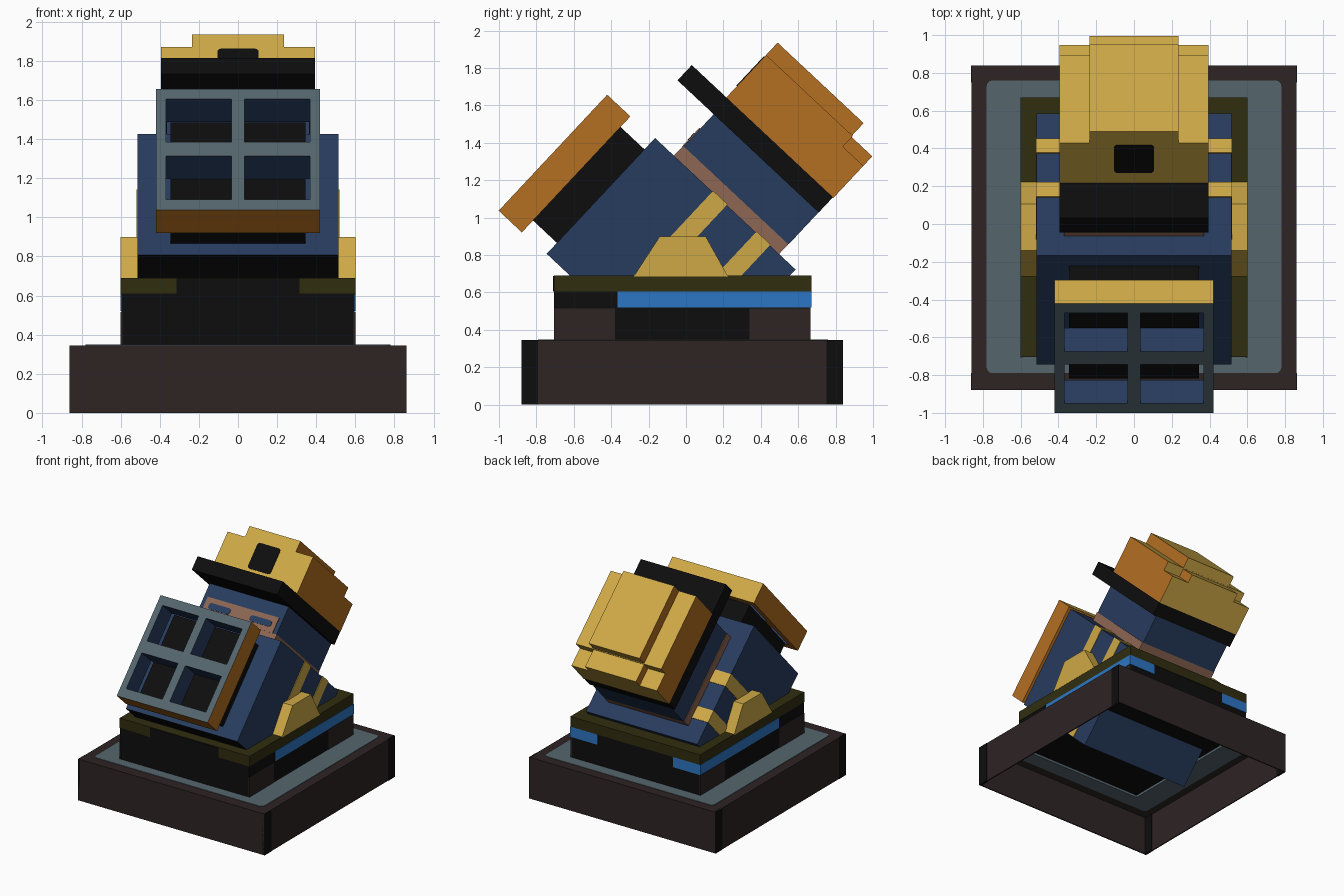
import bpy, bmesh, math
from mathutils import Vector

if "Cube" in bpy.data.objects:
    bpy.data.objects.remove(bpy.data.objects["Cube"])

# ---- materials -------------------------------------------------------------
def lin(c):
    return c / 12.92 if c < 0.04045 else ((c + 0.055) / 1.055) ** 2.4

PALETTE = {"black": "0D0D0D", "brown": "2E2424", "grey": "55666D", "olive": "302E10",
           "navy": "273C5E", "bright blue": "2C76C4", "gold": "CEA946",
           "orange": "B46E21", "rose": "8D6653"}
NAMES = list(PALETTE)
MATS = []
for name, hx in PALETTE.items():
    m = bpy.data.materials.new(name)
    m.diffuse_color = [lin(int(hx[i:i + 2], 16) / 255) for i in (0, 2, 4)] + [1]
    m.use_nodes = True
    m.node_tree.nodes["Principled BSDF"].inputs["Base Color"].default_value = m.diffuse_color
    MATS.append(m)

TILT = math.radians(46.9)   # local y runs up and back, local z runs forward and up


def finish(name, bm, color, tilt):
    """color is a palette name or a rule(center, normal) giving one."""
    bmesh.ops.recalc_face_normals(bm, faces=bm.faces)
    for f in bm.faces:
        c = color if isinstance(color, str) else color(f.calc_center_median(), f.normal)
        f.material_index = NAMES.index(c)
    me = bpy.data.meshes.new(name)
    bm.to_mesh(me)
    bm.free()
    for m in MATS:
        me.materials.append(m)
    ob = bpy.data.objects.new(name, me)
    bpy.context.collection.objects.link(ob)
    if tilt:
        ob.rotation_euler.x = TILT
    return ob


def boxes(name, specs, color, tilt=False, round_z=0):
    """Boxes given as (x0, x1, y0, y1, z0, z1) joined in one object."""
    bm = bmesh.new()
    for x0, x1, y0, y1, z0, z1 in specs:
        vs = bmesh.ops.create_cube(bm, size=1)["verts"]
        for v in vs:
            v.co = Vector((x0 if v.co.x < 0 else x1, y0 if v.co.y < 0 else y1,
                           z0 if v.co.z < 0 else z1))
    if round_z:
        edges = [e for e in bm.edges
                 if abs((e.verts[0].co - e.verts[1].co).normalized().z) > 0.9]
        bmesh.ops.bevel(bm, geom=edges, offset=round_z, segments=3,
                        profile=0.5, affect='EDGES')
    return finish(name, bm, color, tilt)


def ring(name, outer, inner, z0, z1, color, radius=0):
    """Flat rectangular ring; outer and inner are (x, y0, y1)."""
    bm = bmesh.new()

    def loop(x, y0, y1, z, r):
        pts = []
        for cx, cy, start in ((x, y1, 0), (-x, y1, 90), (-x, y0, 180), (x, y0, 270)):
            ox, oy = cx - math.copysign(r, cx), cy - math.copysign(r, cy)
            for k in range(4):
                t = math.radians(start + 30 * k)
                pts.append(bm.verts.new((ox + r * math.cos(t), oy + r * math.sin(t), z)))
        return pts
    rows = [loop(*outer, z0, radius), loop(*outer, z1, radius),
            loop(*inner, z1, 0.001), loop(*inner, z0, 0.001)]
    for a, b in zip(rows, rows[1:] + rows[:1]):
        for i in range(16):
            j = (i + 1) % 16
            bm.faces.new((a[i], a[j], b[j], b[i]))
    return finish(name, bm, color, False)


# ---- plinth: open-bottomed skirt with a grey top plate -----------------------
ring("plinth_skirt", (0.86, -0.88, 0.84), (0.85, -0.87, 0.83), 0, 0.345, "brown", 0.001)
ring("plinth_rim", (0.855, -0.875, 0.835), (0.73, -0.74, 0.71), 0.33, 0.345, "brown", 0.001)
ring("plinth_top", (0.78, -0.79, 0.76), (0.58, -0.66, 0.62), 0.325, 0.349, "grey", 0.03)
strips = []
for s in (-1, 1):
    for y0, y1 in ((-0.88, -0.79), (0.75, 0.84)):
        strips.append((s * 0.845, s * 0.863, y0, y1, 0, 0.345))
boxes("plinth_corner_strips", strips, "black")

# ---- deck --------------------------------------------------------------------
boxes("deck_core", [(-0.597, 0.597, -0.705, 0.665, 0.345, 0.61)], "black")
boxes("deck_top", [(-0.6, 0.6, -0.705, 0.67, 0.605, 0.69)], "olive")
boxes("deck_front_panel", [(-0.315, 0.315, -0.71, -0.70, 0.605, 0.688)], "black")
lower, blue = [], []
for s in (-1, 1):
    lower += [(s * 0.59, s * 0.6, -0.706, -0.38, 0.345, 0.515),
              (s * 0.59, s * 0.6, 0.34, 0.666, 0.345, 0.515)]
    blue += [(s * 0.59, s * 0.602, -0.365, 0.67, 0.52, 0.605),
             (s * 0.35, s * 0.602, 0.66, 0.67, 0.52, 0.605)]
boxes("deck_lower_panels", lower, "brown")
boxes("deck_blue_bands", blue, "bright blue")

# ---- side brackets -----------------------------------------------------------
for s, side in ((-1, "left"), (1, "right")):
    bm = bmesh.new()
    prof = [(-0.28, 0.685), (0.225, 0.685), (0.105, 0.9), (-0.14, 0.9)]
    rows = [[bm.verts.new((s * x, y, z)) for y, z in prof] for x in (0.51, 0.602)]
    for r in rows:
        bm.faces.new(r)
    for i in range(4):
        j = (i + 1) % 4
        bm.faces.new((rows[0][i], rows[0][j], rows[1][j], rows[1][i]))
    finish(side + "_bracket", bm, "gold", False)

# ---- tilted body -------------------------------------------------------------
boxes("body", [(-0.515, 0.515, 0.08, 0.928, 0.066, 1.095)],
      lambda c, n: "black" if n.y < -0.5 else "navy", True)
straps = []
for b0, b1 in ((0.255, 0.357), (0.57, 0.675)):
    straps += [(s * 0.51, s * 0.52, 0.085, 0.934, b0, b1) for s in (-1, 1)]
    straps += [(-0.52, -0.37, 0.925, 0.934, b0, b1), (0.37, 0.52, 0.925, 0.934, b0, b1)]
boxes("body_straps", straps, "gold", True)

# ---- launcher: backing box and four-cell frame ---------------------------------
boxes("launcher_back", [(-0.345, 0.345, 0.16, 0.845, 1.09, 1.27)], "black", True)
A0, A1, B0, B1 = 0.073, 0.922, 1.27, 1.44
bars = [(-0.42, 0.42, a0, a1, B0, B1) for a0, a1 in ((A0, 0.148), (0.45, 0.55), (0.85, A1))]
for a0, a1 in ((0.148, 0.45), (0.55, 0.85)):
    bars += [(x0, x1, a0, a1, B0, B1)
             for x0, x1 in ((-0.42, -0.368), (-0.034, 0.034), (0.368, 0.42))]


def launcher_rule(c, n):
    if n.z > 0.5:
        return "grey"
    if c.y > A1 - 0.01:
        return "gold"
    if abs(c.x) > 0.41 or c.y < A0 + 0.01 or n.z < -0.5:
        return "orange"
    return "navy"


boxes("launcher_frame", bars, launcher_rule, True)

# ---- neck --------------------------------------------------------------------
boxes("neck_collar", [(-0.37, 0.37, 0.925, 1.0, 0.187, 0.957)], "rose", True)
boxes("neck", [(-0.365, 0.365, 1.0, 1.24, 0.185, 0.953)], "navy", True)
boxes("neck_front_plate", [(-0.33, 0.33, 1.0, 1.13, 0.95, 0.959)], "rose", True)
boxes("neck_slots", [(s * 0.09, s * 0.29, 1.04, 1.09, 0.955, 0.962) for s in (-1, 1)],
      "navy", True, 0.02)

# ---- head --------------------------------------------------------------------
boxes("visor_slab", [(-0.395, 0.395, 1.235, 1.347, 0.184, 1.218)], "black", True)
boxes("head", [(-0.395, 0.395, 1.345, 1.658, 0.33, 0.965),
               (-0.235, 0.235, 1.65, 1.748, 0.335, 0.965),
               (-0.395, 0.395, 1.345, 1.58, 0.18, 0.332),
               (-0.235, 0.235, 1.57, 1.65, 0.18, 0.338)],
      lambda c, n: "orange" if abs(n.x) > 0.5 else "gold", True)
boxes("head_window", [(-0.105, 0.105, 1.43, 1.645, 0.96, 0.969)], "black", True, 0.02)
